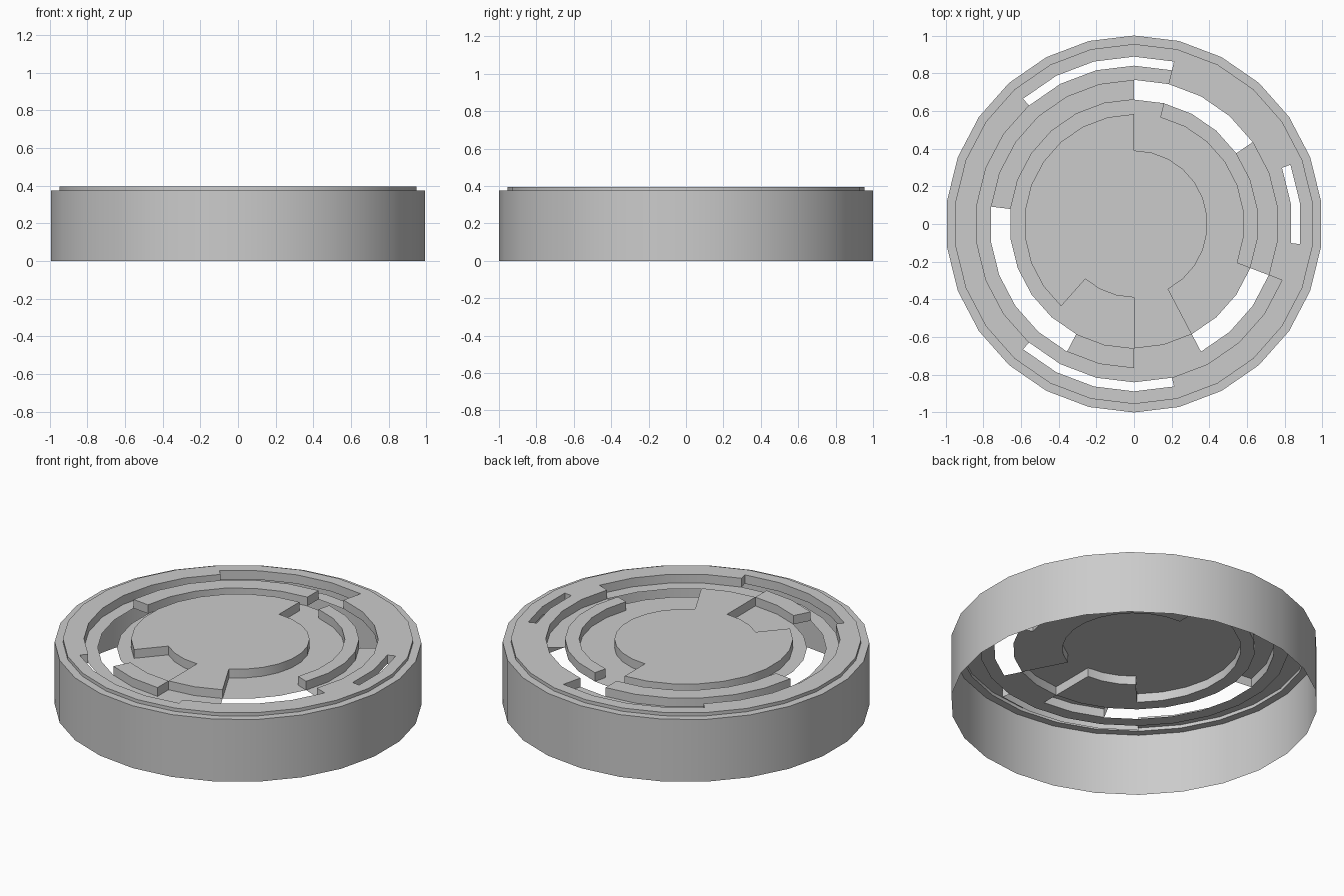
import bpy, bmesh, math

if "Cube" in bpy.data.objects:
    bpy.data.objects.remove(bpy.data.objects["Cube"])

N = 26                                   # sides of the round body
HIGH, LOW, RIM = 0.395, 0.342, 0.375     # floor levels
RADII = [0.0, 0.39, 0.583, 0.66, 0.765, 0.84, 0.888, 0.955, 1.0]


def sectors(*spans):
    """Set of sector numbers covered by (start, end) spans, counted from +y."""
    return {s % N for a, b in spans for s in range(a, b)}


ALL = sectors((0, N))
# Raised sectors of each ring, from the centre outwards
RAISED = [
    ALL,
    sectors((0, 10), (13, 15)),
    sectors((13, 15), (18, 25)),
    sectors((0, 6), (11, 13)),
    sectors((18, 25)),
    sectors((3, 10), (14, 19), (21, 25)),
    ALL,
    ALL,
]
# Open slots
HOLES = {
    3: sectors((6, 11), (15, 18), (22, 26)),
    5: sectors((-1, 3), (10, 14), (19, 21)),
}


def level(ring, s):
    if ring == 7:
        return RIM
    return HIGH if s % N in RAISED[ring] else LOW


def point(r, s, z):
    a = math.pi / 2 + s * 2 * math.pi / N
    return (r * math.cos(a), r * math.sin(a), z)


def add_face(bm, pts):
    bm.faces.new([bm.verts.new(p) for p in pts])


def finish(bm, name):
    bmesh.ops.remove_doubles(bm, verts=bm.verts, dist=1e-5)
    me = bpy.data.meshes.new(name)
    bm.to_mesh(me)
    bm.free()
    ob = bpy.data.objects.new(name, me)
    bpy.context.collection.objects.link(ob)
    bpy.ops.object.select_all(action='DESELECT')
    bpy.context.view_layer.objects.active = ob
    ob.select_set(True)
    bpy.ops.object.shade_smooth_by_angle(angle=math.radians(30))


# Stepped top sheet: floors, ring steps and radial steps
bm = bmesh.new()
add_face(bm, [point(RADII[1], s, HIGH) for s in range(N)])
for ring in range(1, 8):
    r0, r1 = RADII[ring], RADII[ring + 1]
    for s in range(N):
        z = level(ring, s)
        if s not in HOLES.get(ring, ()):
            add_face(bm, [point(r0, s, z), point(r1, s, z),
                          point(r1, s + 1, z), point(r0, s + 1, z)])
        zi = level(ring - 1, s)
        if zi != z:
            lo, hi = (point(r0, s, z), point(r0, s + 1, z)), (point(r0, s + 1, zi), point(r0, s, zi))
            add_face(bm, lo + hi)
        zp = level(ring, s - 1)
        if zp != z:
            add_face(bm, [point(r0, s, zp), point(r1, s, zp),
                          point(r1, s, z), point(r0, s, z)])
finish(bm, "stepped_top")

# Outer side wall, open underneath
bm = bmesh.new()
for s in range(N):
    add_face(bm, [point(1, s, 0), point(1, s + 1, 0),
                  point(1, s + 1, RIM), point(1, s, RIM)])
finish(bm, "side_wall")
